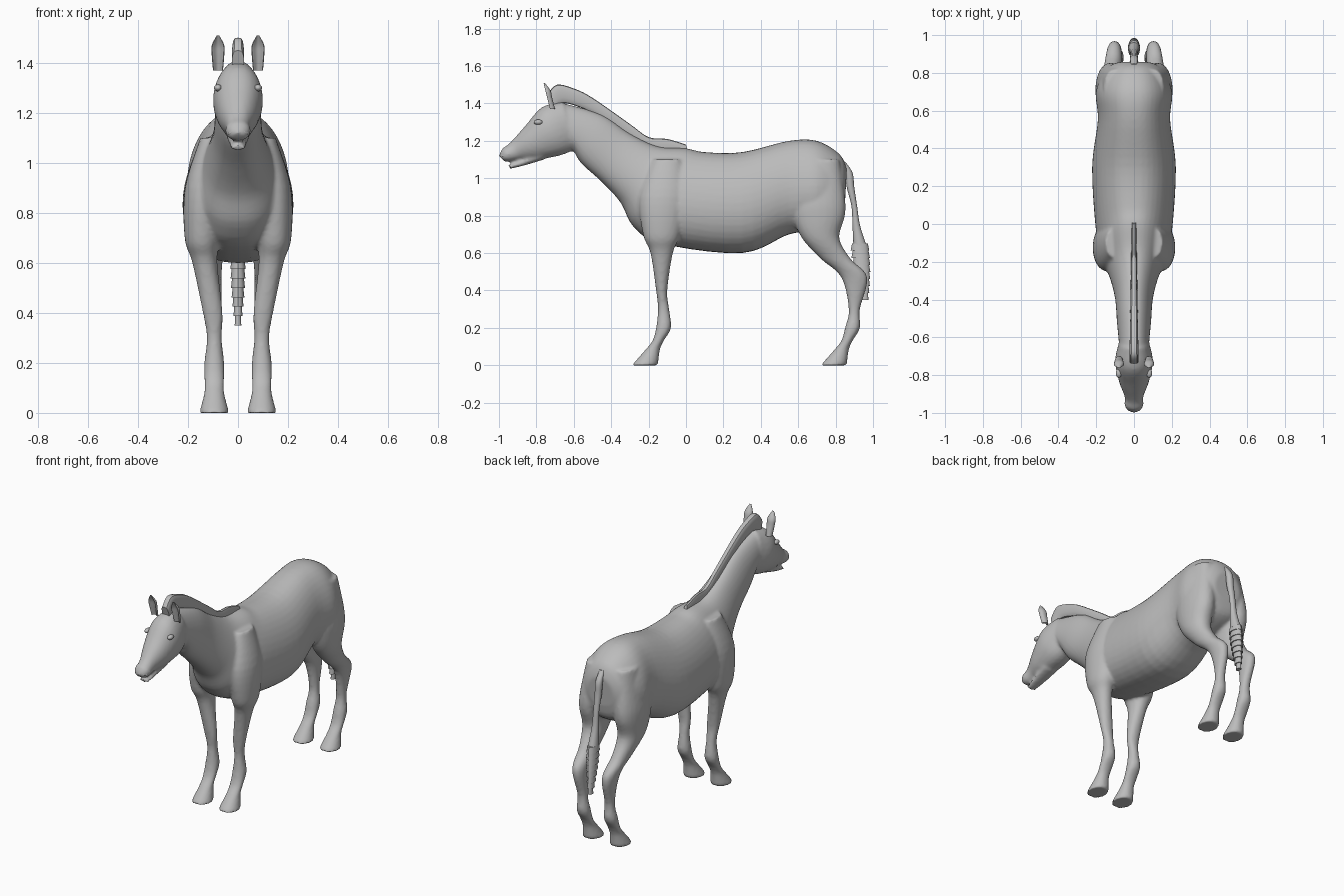
import bpy
import bmesh
import math
from mathutils import Vector

cube = bpy.data.objects.get("Cube")
if cube:
    bpy.data.objects.remove(cube, do_unlink=True)

# One plain coat colour
coat = bpy.data.materials.new("grey_coat")
coat.use_nodes = True
coat.diffuse_color = (0.5, 0.5, 0.5, 1)
coat.node_tree.nodes["Principled BSDF"].inputs["Base Color"].default_value = coat.diffuse_color


def spline(rows, steps):
    """Fill in between the cross-section rows with a Catmull-Rom curve."""
    last = len(rows) - 1
    filled = []
    for i in range(last):
        before, start = rows[max(i - 1, 0)], rows[i]
        end, after = rows[i + 1], rows[min(i + 2, last)]
        for step in range(steps):
            t = step / steps
            ease = t * t * (3 - 2 * t)
            leave = t * (1 - t) ** 2 / 2
            arrive = t * t * (t - 1) / 2
            filled.append([b + (c - b) * ease + (c - a) * leave + (d - b) * arrive
                           for a, b, c, d in zip(before, start, end, after)])
    filled.append(rows[last])
    return filled


def loft(bm, rows, steps=5, count=24, egg=0, power=0.9, dish=0):
    """Skin rows of: x centre, front edge (y, z), back edge (y, z), half width."""
    previous = None
    for x, front_y, front_z, back_y, back_z, width in spline(rows, steps):
        middle = Vector((x, (front_y + back_y) / 2, (front_z + back_z) / 2))
        half = Vector((0, front_y - back_y, front_z - back_z)) / 2
        ring = []
        for k in range(count):
            angle = math.tau * k / count
            c, s = math.cos(angle), math.sin(angle)
            across = math.copysign(abs(s) ** power, s) * width * (1 - egg * c)
            along = c - dish * max(c, 0) ** 3
            ring.append(bm.verts.new(middle + half * along + Vector((across, 0, 0))))
        if previous:
            for k in range(count):
                following = (k + 1) % count
                bm.faces.new((previous[k], previous[following], ring[following], ring[k]))
        else:
            bm.faces.new(ring[::-1])
        previous = ring
    bm.faces.new(previous)


def centred(rows):
    """Tilted sections on the middle plane."""
    return [(0, *row) for row in rows]


def level(x, y, z, depth, width):
    """A horizontal section around a centre point."""
    return (x, y - depth, z, y + depth, z, width)


def finish(name, bm, angle=60):
    bmesh.ops.recalc_face_normals(bm, faces=bm.faces)
    mesh = bpy.data.meshes.new(name)
    bm.to_mesh(mesh)
    bm.free()
    mesh.materials.append(coat)
    obj = bpy.data.objects.new(name, mesh)
    bpy.context.collection.objects.link(obj)
    bpy.ops.object.select_all(action='DESELECT')
    obj.select_set(True)
    bpy.context.view_layer.objects.active = obj
    bpy.ops.object.shade_smooth_by_angle(angle=math.radians(angle))
    return obj


# Neck, barrel and rump: top line, under line, half width
trunk = [
    (-.65, 1.4, -.6, 1.15, .08), (-.45, 1.34, -.56, 1.08, .09),
    (-.3, 1.24, -.45, .98, .1), (-.15, 1.17, -.35, .87, .13),
    (0, 1.16, -.28, .74, .17), (.1, 1.14, -.13, .65, .2),
    (.3, 1.14, .3, .6, .22), (.55, 1.2, .55, .7, .19),
    (.7, 1.2, .7, .72, .2), (.82, 1.13, .82, .78, .15),
    (.86, 1.05, .85, .87, .09)]

# Skull and muzzle, then the lower jaw hanging slightly open
skull = [
    (-.66, 1.41, -.6, 1.15, .08), (-.77, 1.38, -.68, 1.12, .1),
    (-.86, 1.28, -.8, 1.1, .08), (-.94, 1.19, -.88, 1.1, .05),
    (-.98, 1.16, -.94, 1.09, .05), (-1, 1.12, -.97, 1.09, .03)]
jaw = [
    (-.78, 1.14, -.76, 1.1, .05), (-.87, 1.1, -.86, 1.07, .04),
    (-.95, 1.07, -.94, 1.05, .03)]

# Leg sections: y, z, half depth, half width
foreleg = [
    (-.1, 1.1, .08, .05), (-.12, .9, .13, .08), (-.13, .7, .1, .07),
    (-.13, .6, .06, .05), (-.13, .4, .03, .04), (-.12, .3, .03, .03)]
hindleg = [
    (.72, 1.1, .1, .06), (.71, .9, .14, .08), (.71, .8, .14, .08),
    (.72, .68, .1, .07), (.8, .57, .08, .05), (.9, .47, .07, .04),
    (.9, .3, .03, .03)]
# Fetlock, pastern and hoof, set out from the fetlock
foot = [(0, .2, .04, .04), (-.03, .13, .03, .04), (-.06, .08, .04, .04), (-.1, 0, .07, .06)]


def leg(bm, sections, fetlock, bulge, side):
    below = [(fetlock + y, *rest) for y, *rest in foot]
    rows = []
    for y, z, depth, width in sections + below:
        # Shoulders and hips swell outward above the knee
        swell = math.sin(math.pi * max(z - .3, 0) / .9) ** 2
        rows.append(level(side * (.095 + bulge * swell), y, z, depth, width))
    loft(bm, rows)


# Body: all the flesh blended into one smooth skin
bm = bmesh.new()
loft(bm, centred(trunk), egg=.12, power=.85, count=40)
loft(bm, centred(skull))
loft(bm, centred(jaw))
for side in (1, -1):
    leg(bm, foreleg, -.12, .05, side)
    leg(bm, hindleg, .89, .03, side)
body = finish("body", bm)
remesh = body.modifiers.new("skin", 'REMESH')
remesh.mode = 'VOXEL'
remesh.voxel_size = .01
remesh.use_smooth_shade = True
soften = body.modifiers.new("soften", 'SMOOTH')
soften.factor = .5
soften.iterations = 4

# Mane: a thin upright crest, thinner toward the withers
crest = [(-.74, 1.45), (-.69, 1.5), (-.6, 1.48), (-.5, 1.43),
         (-.3, 1.29), (-.2, 1.22), (-.1, 1.21), (0, 1.18)]
bm = bmesh.new()
loft(bm, [(0, y, z, y + .03, z - .1, .012 - y / 60) for y, z in crest], power=.5, count=16)
finish("mane", bm, 40)

# Tail: smooth dock, then stepped tufts of hair
dock = [(.84, 1.09, .01), (.87, 1.03, .02), (.88, .95, .02),
        (.9, .85, .015), (.91, .75, .02), (.93, .64, .035)]
bm = bmesh.new()
loft(bm, [level(0, y, z, depth, .01 + depth * .55) for y, z, depth in dock], count=14)
tufts = []
tiers = 8
for i in range(tiers):
    t = i / tiers
    y = .93 + t * .03
    fullness = 1 - t * t
    depth = .01 + fullness * .04
    width = .008 + fullness * .024
    top = .65 - t * .3
    tufts.append(level(0, y, top, depth * .85, width * .85))
    tufts.append(level(0, y, top - .3 / tiers, depth, width))
loft(bm, tufts, steps=1, count=14)
finish("tail", bm, 35)

# Ears: cupped leaf shapes
ear = [(-.72, 1.37, .02, .02), (-.735, 1.43, .02, .025),
       (-.745, 1.47, .02, .025), (-.76, 1.51, .005, .005)]
for side, label in ((1, "left"), (-1, "right")):
    bm = bmesh.new()
    loft(bm, [level(side * .08, *row) for row in ear], dish=1.3)
    finish(label + "_ear", bm)

    # Eye
    bm = bmesh.new()
    bmesh.ops.create_uvsphere(bm, u_segments=16, v_segments=10, radius=.02)
    bmesh.ops.scale(bm, vec=(.8, 1.2, .7), verts=bm.verts)
    bmesh.ops.translate(bm, vec=(side * .08, -.79, 1.3), verts=bm.verts)
    finish(label + "_eye", bm)

    # Nostril rim
    bpy.ops.mesh.primitive_torus_add(
        major_segments=16, minor_segments=8, major_radius=.013, minor_radius=.005,
        location=(side * .03, -.975, 1.13),
        rotation=(math.radians(70), 0, side * math.radians(50)))
    rim = bpy.context.object
    rim.name = label + "_nostril"
    rim.data.materials.append(coat)
    bpy.ops.object.shade_smooth()
